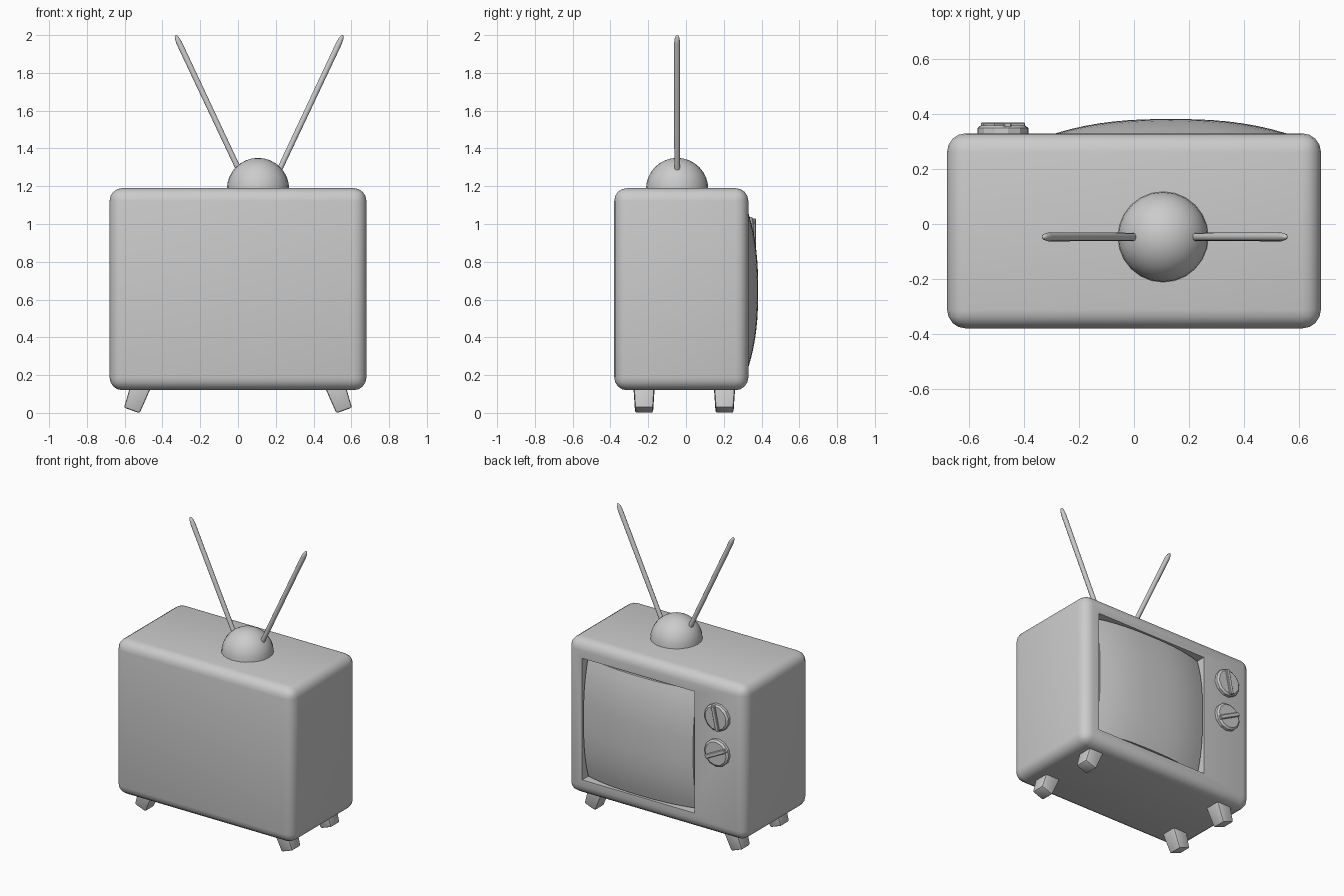
import bpy, bmesh, math
from mathutils import Vector, Matrix

if "Cube" in bpy.data.objects:
    bpy.data.objects.remove(bpy.data.objects["Cube"])


def make(name, bm, mat=Matrix(), smooth=35):
    bmesh.ops.recalc_face_normals(bm, faces=bm.faces)
    me = bpy.data.meshes.new(name)
    bm.to_mesh(me)
    bm.free()
    me.transform(mat)
    ob = bpy.data.objects.new(name, me)
    bpy.context.collection.objects.link(ob)
    bpy.ops.object.select_all(action='DESELECT')
    bpy.context.view_layer.objects.active = ob
    ob.select_set(True)
    bpy.ops.object.shade_smooth_by_angle(angle=math.radians(smooth))
    return ob


def box(lo, hi, bevel=0, segments=1):
    lo, hi = Vector(lo), Vector(hi)
    bm = bmesh.new()
    bmesh.ops.create_cube(bm, size=1, matrix=Matrix.Translation((lo + hi) / 2)
                          @ Matrix.Diagonal((*(hi - lo), 1)))
    if bevel:
        bmesh.ops.bevel(bm, geom=bm.edges[:], offset=bevel, segments=segments,
                        profile=0.5, affect='EDGES')
    return bm


def lathe(profile, sides):
    """Revolve (radius, height) points around z."""
    bm = bmesh.new()
    verts = [bm.verts.new((r, 0, z)) for r, z in profile]
    edges = [bm.edges.new(p) for p in zip(verts, verts[1:])]
    bmesh.ops.spin(bm, geom=verts + edges, cent=(0, 0, 0), axis=(0, 0, 1),
                   angle=math.tau, steps=sides)
    bmesh.ops.remove_doubles(bm, verts=bm.verts, dist=1e-4)
    return bm


# Rounded cabinet with a rectangular screen recess
X0, X1, Z0, Z1 = -0.295, 0.563, 0.23, 1.07
cutter = make("recess_cutter", box((X0, 0.265, Z0), (X1, 0.5, Z1)))
cutter.hide_render = True
cabinet = make("cabinet", box((-0.68, -0.38, 0.12), (0.68, 0.33, 1.19), 0.068, 4))
mod = cabinet.modifiers.new("recess", 'BOOLEAN')
mod.operation = 'DIFFERENCE'
mod.object = cutter
mod.solver = 'EXACT'
bpy.ops.object.modifier_apply(modifier=mod.name)
bpy.data.objects.remove(cutter)
bpy.ops.object.shade_smooth_by_angle(angle=math.radians(35))

# Bulging screen glass, lowest at its corners
bm = bmesh.new()
bmesh.ops.create_grid(bm, x_segments=16, y_segments=16, size=1)
rim = [e for e in bm.edges if e.is_boundary]
ext = bmesh.ops.extrude_edge_only(bm, edges=rim)["geom"]
skirt = {v for v in ext if isinstance(v, bmesh.types.BMVert)}
for v in bm.verts:
    u, w = v.co.x, v.co.y
    y = 0.26 if v in skirt else 0.382 - 0.052 * (abs(u) ** 2.5 + abs(w) ** 2.5)
    v.co = ((X0 + X1) / 2 + u * ((X1 - X0) / 2 - 0.01), y,
            (Z0 + Z1) / 2 + w * ((Z1 - Z0) / 2 - 0.01))
make("screen", bm)

# Two dials, each a disc with a grip bar
for name, z, turn in (("upper", 0.945, -12), ("lower", 0.70, 63)):
    place = (Matrix.Translation((-0.477, 0.325, z))
             @ Matrix.Rotation(math.radians(-turn), 4, 'Y'))
    face_back = place @ Matrix.Rotation(math.radians(-90), 4, 'X')
    make(name + "_dial", lathe([(0, 0), (0.093, 0), (0.093, 0.024), (0.08, 0.034),
                                (0, 0.034)], 12), face_back, 20)
    make(name + "_dial_grip", box((-0.014, 0.02, -0.085), (0.014, 0.045, 0.085), 0.004),
         place, 20)

# Antenna dome
dome = [(0.165 * math.cos(a), 0.165 * math.sin(a) - 0.005)
        for a in (math.pi / 2 * i / 8 for i in range(9))]
make("antenna_dome", lathe([(0, -0.005)] + dome, 24),
     Matrix.Translation((0.106, -0.047, 1.19)))

# Pair of splayed rods with rounded tips
for name, s in (("left", -1), ("right", 1)):
    a = Vector((0.112 + s * 0.09, -0.047, 1.25))
    b = Vector((0.112 + s * 0.443, -0.047, 2.0))
    n = (b - a).length
    rod = lathe([(0, 0), (0.015, 0), (0.016, n - 0.045), (0.012, n - 0.016),
                 (0.006, n - 0.003), (0, n)], 10)
    rot = (b - a).to_track_quat('Z', 'Y').to_matrix().to_4x4()
    make(name + "_antenna", rod, Matrix.Translation(a) @ rot, 50)

# Four tapered, outward-leaning legs
for side, s in (("left", -1), ("right", 1)):
    for end, y in (("front", -0.222), ("rear", 0.204)):
        bm = box((-0.055, -0.058, 0), (0.055, 0.058, 0.17))
        for v in bm.verts:
            if v.co.z < 0.01:
                v.co.x *= 0.8
                v.co.y *= 0.82
        bmesh.ops.bevel(bm, geom=bm.edges[:], offset=0.01, segments=2,
                        profile=0.5, affect='EDGES')
        tilt = Matrix.Rotation(math.radians(-20 * s), 4, 'Y')
        make(f"{side}_{end}_leg", bm, Matrix.Translation((s * 0.562, y, 0.013)) @ tilt)
